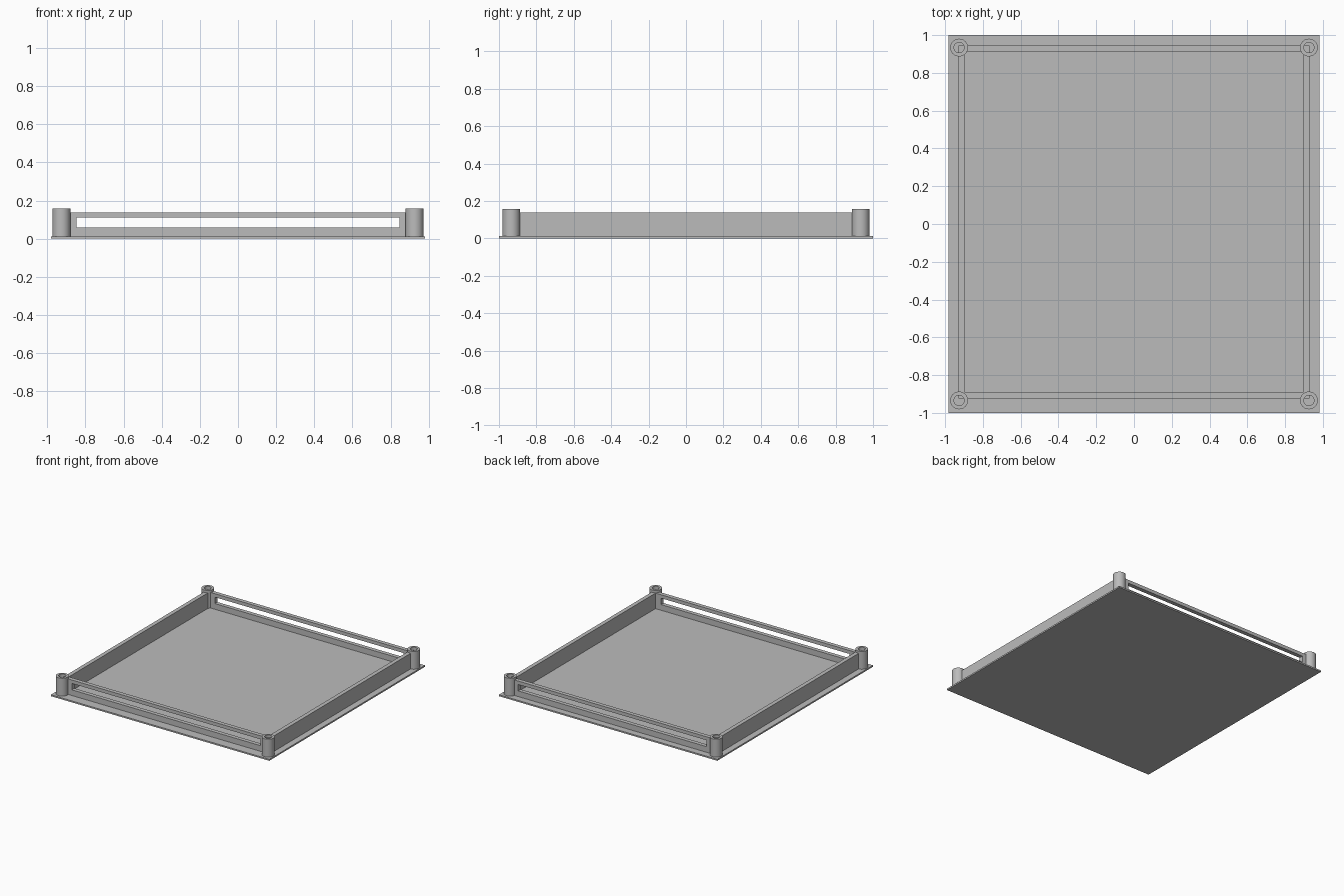
import bpy
import bmesh
import math
from mathutils import Matrix, Vector

cube = bpy.data.objects.get("Cube")
if cube:
    bpy.data.objects.remove(cube, do_unlink=True)

grey = bpy.data.materials.new("plain grey")
grey.use_nodes = True
grey.diffuse_color = (0.5, 0.5, 0.5, 1)
grey.node_tree.nodes["Principled BSDF"].inputs["Base Color"].default_value = grey.diffuse_color

PLATE_TOP = 0.012
WALL_TOP = 0.138
POST_TOP = 0.157
LEFT, RIGHT = 0.93, -0.93      # outer faces of the side walls
FRONT, BACK = -0.923, 0.945    # outer faces of the slotted walls
THICK = 0.033


def finish(name, bm):
    bmesh.ops.recalc_face_normals(bm, faces=bm.faces)
    mesh = bpy.data.meshes.new(name)
    bm.to_mesh(mesh)
    bm.free()
    mesh.materials.append(grey)
    obj = bpy.data.objects.new(name, mesh)
    bpy.context.collection.objects.link(obj)
    return obj


def box(name, low, high):
    low, high = Vector(low), Vector(high)
    bm = bmesh.new()
    bmesh.ops.create_cube(bm, size=1, matrix=Matrix.Translation((low + high) / 2)
                          @ Matrix.Diagonal((*(high - low), 1)))
    return finish(name, bm)


def slotted_wall(name, y):
    """Upright plate with a long rectangular opening, extruded towards +y."""
    bm = bmesh.new()

    def loop(x0, x1, z0, z1):
        return [bm.verts.new((x, y, z)) for x, z in ((x0, z0), (x1, z0), (x1, z1), (x0, z1))]

    outer = loop(RIGHT, LEFT, PLATE_TOP, WALL_TOP)
    inner = loop(-0.847, 0.847, 0.058, 0.11)
    faces = [bm.faces.new((outer[i], outer[i - 3], inner[i - 3], inner[i])) for i in range(4)]
    result = bmesh.ops.extrude_face_region(bm, geom=faces, use_keep_orig=True)
    moved = [v for v in result["geom"] if isinstance(v, bmesh.types.BMVert)]
    bmesh.ops.translate(bm, verts=moved, vec=(0, THICK, 0))
    return finish(name, bm)


def hollow_post(name, x, y, outer=0.047, inner=0.027):
    """Tube made by spinning a rectangular section."""
    bm = bmesh.new()
    corners = ((inner, PLATE_TOP), (outer, PLATE_TOP), (outer, POST_TOP), (inner, POST_TOP))
    verts = [bm.verts.new((r, 0, z)) for r, z in corners]
    edges = [bm.edges.new((verts[i - 1], verts[i])) for i in range(4)]
    bmesh.ops.spin(bm, geom=verts + edges, cent=(0, 0, 0), axis=(0, 0, 1),
                   angle=math.tau, steps=40, use_merge=True)
    bmesh.ops.remove_doubles(bm, verts=bm.verts, dist=0.0001)
    obj = finish(name, bm)
    obj.location = (x, y, 0)
    bpy.ops.object.select_all(action="DESELECT")
    obj.select_set(True)
    bpy.context.view_layer.objects.active = obj
    bpy.ops.object.shade_smooth_by_angle(angle=math.radians(35))


# Base plate
box("base_plate", (-0.981, -1, 0), (0.981, 1, PLATE_TOP))

# Slotted front and back walls
slotted_wall("front_wall", FRONT)
slotted_wall("back_wall", BACK - THICK)

# Solid side walls between them
y0, y1 = FRONT + THICK, BACK - THICK
box("left_wall", (LEFT - THICK, y0, PLATE_TOP), (LEFT, y1, WALL_TOP))
box("right_wall", (RIGHT, y0, PLATE_TOP), (RIGHT + THICK, y1, WALL_TOP))

# Hollow corner posts
for side, x in (("left", 0.926), ("right", -0.926)):
    for end, y in (("front", -0.934), ("back", 0.934)):
        hollow_post(f"{end}_{side}_post", x, y)
